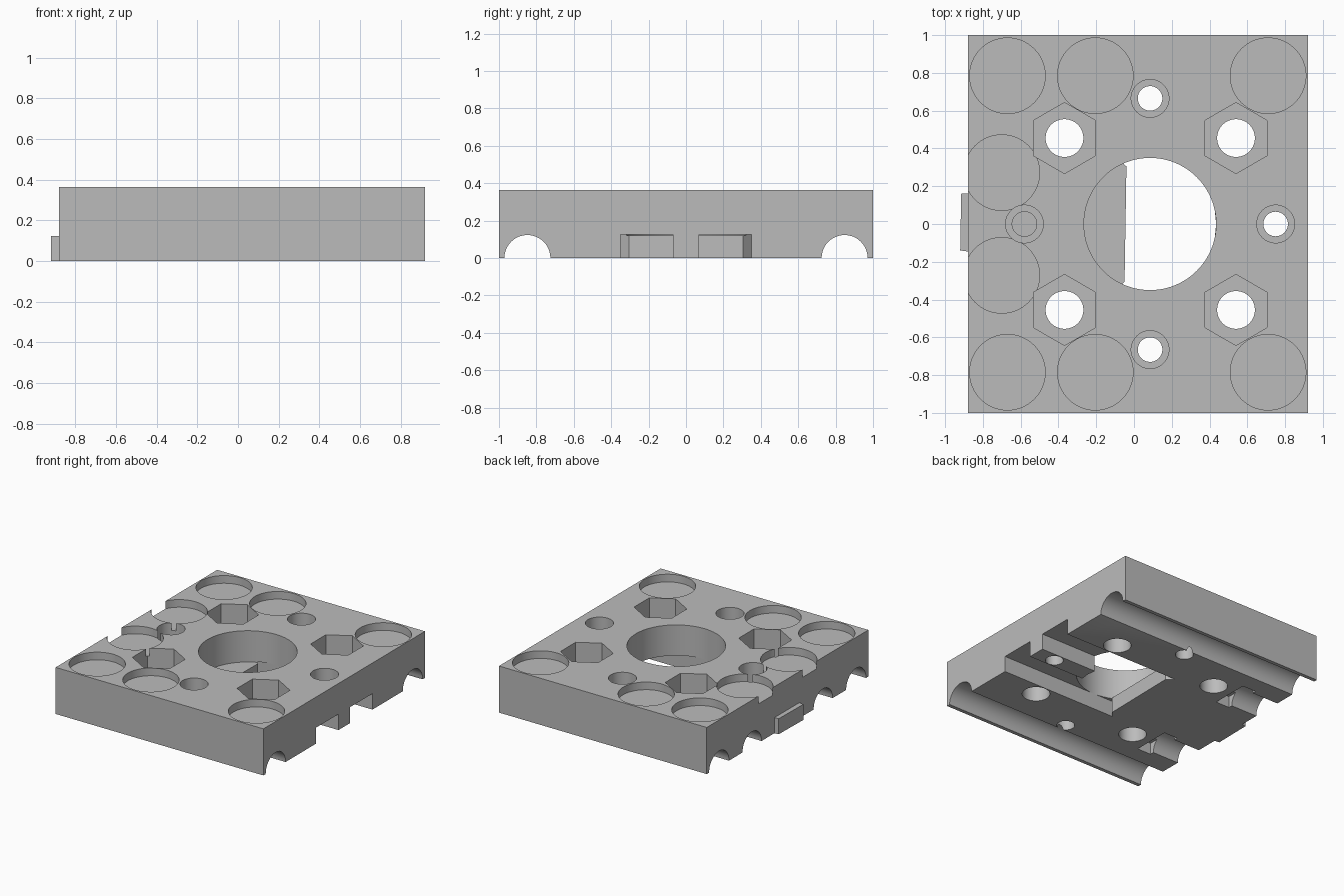
import bpy, bmesh
from math import pi, cos, sin
from mathutils import Matrix

cube = bpy.data.objects.get("Cube")
if cube:
    bpy.data.objects.remove(cube, do_unlink=True)

grey = bpy.data.materials.new("plain grey")
grey.use_nodes = True
grey.diffuse_color = (0.5, 0.5, 0.5, 1)
grey.node_tree.nodes["Principled BSDF"].inputs["Base Color"].default_value = (0.5, 0.5, 0.5, 1)

TOP = 0.365
SLOT = 0.125
OVER = 0.1


def prism(name, points, z0, z1):
    """Extrude a flat outline from z0 to z1."""
    bm = bmesh.new()
    face = bm.faces.new([bm.verts.new((x, y, z0)) for x, y in points])
    out = bmesh.ops.extrude_face_region(bm, geom=[face])
    bmesh.ops.translate(bm, vec=(0, 0, z1 - z0),
                        verts=[v for v in out["geom"] if isinstance(v, bmesh.types.BMVert)])
    bmesh.ops.recalc_face_normals(bm, faces=bm.faces)
    mesh = bpy.data.meshes.new(name)
    bm.to_mesh(mesh)
    bm.free()
    mesh.materials.append(grey)
    ob = bpy.data.objects.new(name, mesh)
    bpy.context.collection.objects.link(ob)
    return ob


def box(name, x0, x1, y0, y1, z0, z1):
    return prism(name, [(x0, y0), (x1, y0), (x1, y1), (x0, y1)], z0, z1)


def ring(x, y, r, sides=64, turn=0.0):
    return [(x + r * cos(turn + 2 * pi * i / sides), y + r * sin(turn + 2 * pi * i / sides))
            for i in range(sides)]


def combine(tool, operation="DIFFERENCE"):
    """Apply a boolean to the plate and discard the tool."""
    tool.hide_render = True
    bpy.context.view_layer.objects.active = plate
    mod = plate.modifiers.new("cut", "BOOLEAN")
    mod.operation = operation
    mod.solver = "EXACT"
    mod.object = tool
    bpy.ops.object.modifier_apply(modifier=mod.name)
    bpy.data.objects.remove(tool, do_unlink=True)


def bore(x, y, r, z0, z1=TOP + OVER, sides=64, turn=0.0):
    combine(prism("bore", ring(x, y, r, sides, turn), z0, z1))


def channel(y, r, x0, x1):
    """Half-round groove along x in the underside."""
    tool = prism("channel", ring(0, 0, r, 48), x0, x1)
    tool.data.transform(Matrix.Translation((0, y, 0)) @ Matrix.Rotation(pi / 2, 4, "Y"))
    combine(tool)


# Plate body
plate = box("mounting_plate", -0.88, 0.92, -1, 1, 0, TOP)

# Forked slot under the plate, open at the right side
combine(prism("fork_slot", [
    (1.1, -0.35), (-0.09, -0.35), (-0.05, -0.305), (-0.04, 0.305), (-0.09, 0.35), (1.1, 0.35),
    (1.1, 0.07), (0.428, 0.07), (0.435, 0), (0.428, -0.07), (1.1, -0.07)], -OVER, SLOT))

# Large central opening
bore(0.085, 0, 0.35, 0.12, sides=96)

# Round shallow recesses in the top
for side in (-1, 1):
    for x, y in ((-0.67, 0.785), (-0.205, 0.785), (0.71, 0.785), (-0.70, 0.272)):
        bore(x, side * y, 0.2, TOP - 0.06)

# Bolt holes with hexagonal nut pockets
for x in (-0.368, 0.54):
    for y in (-0.455, 0.455):
        bore(x, y, 0.188, SLOT, sides=6, turn=pi / 2)
        bore(x, y, 0.1, -OVER)

# Counterbored screw holes, the left one blind
for x, y, bottom in ((0.085, 0.665, -OVER), (0.085, -0.665, -OVER),
                     (0.75, 0, -OVER), (-0.58, 0, SLOT)):
    bore(x, y, 0.1, 0.17)
    bore(x, y, 0.065, bottom)

# Rod grooves, and short grooves with cross slots on the left
for side in (-1, 1):
    channel(side * 0.848, 0.123, -1.1, 1.1)
    channel(side * 0.44, 0.118, -1.1, -0.54)
    combine(box("cross_slot", -0.65, -0.53, side * 0.44 - 0.15, side * 0.44 + 0.15,
                -OVER, 0.09))

# Small tab on the left side
combine(prism("tab", [(-0.92, -0.14), (-0.85, -0.15), (-0.85, 0.165), (-0.915, 0.16)],
              0, SLOT - 0.003), "UNION")

# Smooth curved walls, sharp edges kept
bpy.ops.object.select_all(action="DESELECT")
plate.select_set(True)
bpy.context.view_layer.objects.active = plate
bpy.ops.object.shade_smooth_by_angle(angle=pi / 6)
